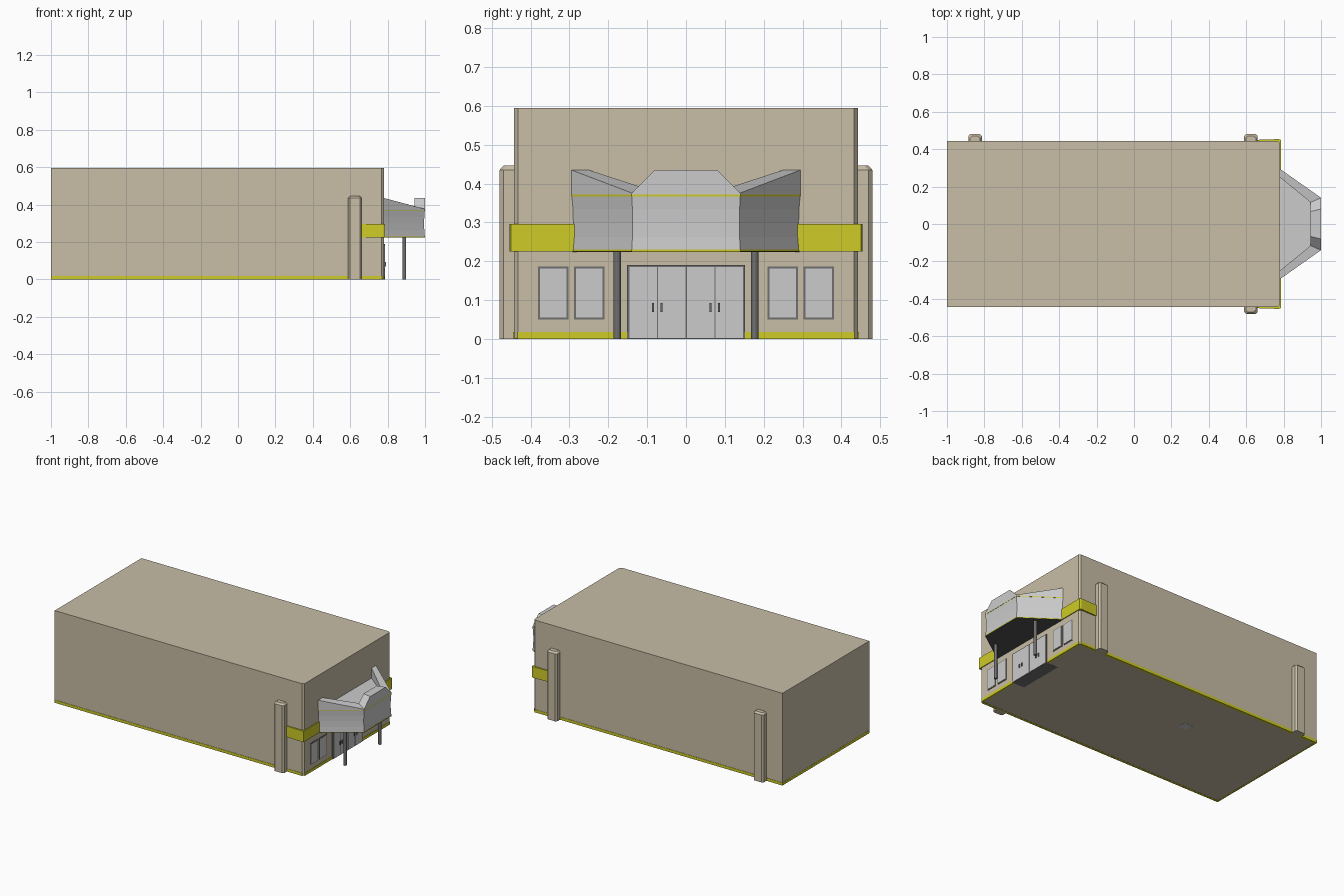
import bpy, bmesh

if "Cube" in bpy.data.objects:
    bpy.data.objects.remove(bpy.data.objects["Cube"])


def material(name, r, g, b):
    m = bpy.data.materials.new(name)
    m.diffuse_color = (r, g, b, 1)
    m.use_nodes = True
    m.node_tree.nodes["Principled BSDF"].inputs["Base Color"].default_value = m.diffuse_color
    return m


TAN = material("tan_wall", 0.58, 0.51, 0.38)
YELLOW = material("yellow_trim", 0.62, 0.60, 0.02)
DARK = material("dark_metal", 0.16, 0.16, 0.16)
BLACK = material("ceiling_black", 0.08, 0.08, 0.08)
GREY = material("light_grey", 0.62, 0.62, 0.62)


def finish(name, bm, mat):
    bmesh.ops.recalc_face_normals(bm, faces=bm.faces)
    me = bpy.data.meshes.new(name)
    bm.to_mesh(me)
    bm.free()
    me.materials.append(mat)
    ob = bpy.data.objects.new(name, me)
    bpy.context.collection.objects.link(ob)
    return ob


def loft(name, rings, mat):
    """Closed solid through a list of equal-length rings of points."""
    bm = bmesh.new()
    vs = [[bm.verts.new(p) for p in ring] for ring in rings]
    n = len(vs[0])
    for a, b in zip(vs, vs[1:]):
        for i in range(n):
            j = (i + 1) % n
            bm.faces.new((a[i], a[j], b[j], b[i]))
    bm.faces.new(vs[0])
    bm.faces.new(vs[-1])
    return finish(name, bm, mat)


def prism(name, outline, z0, z1, mat):
    return loft(name, [[(x, y, z) for x, y in outline] for z in (z0, z1)], mat)


def box(name, x0, x1, y0, y1, z0, z1, mat):
    return prism(name, [(x0, y0), (x1, y0), (x1, y1), (x0, y1)], z0, z1, mat)


# Main hall with narrow chamfered front corners
FX, HY = 0.78, 0.443
prism("main_hall", [(-1, -HY), (FX - 0.012, -HY), (FX, -HY + 0.01),
                    (FX, HY - 0.01), (FX - 0.012, HY), (-1, HY)], 0.001, 0.595, TAN)


# Pilasters with chamfered corners and a bevelled cap
def pilaster(name, x, s):
    def ring(d, z):
        w, y0, y1 = 0.036 - d, s * 0.435, s * (0.48 - d)
        c = 0.010
        return [(x - w, y0, z), (x - w, y1 - s * c, z), (x - w + c, y1, z),
                (x + w - c, y1, z), (x + w, y1 - s * c, z), (x + w, y0, z)]
    loft(name, [ring(0, 0), ring(0, 0.435), ring(0.010, 0.446)], TAN)


pilaster("pilaster_front", 0.625, -1)
pilaster("pilaster_back", 0.625, 1)
pilaster("pilaster_back_rear", -0.85, 1)

# Canopy: slightly concave fascia on a trapezoid plan
def plan(d, z):
    return [(FX - 0.005, -0.295 + d, z), (FX, -0.295 + d, z), (1 - d, -0.14 + d * 0.5, z),
            (1 - d, 0.14 - d * 0.5, z), (FX, 0.295 - d, z), (FX - 0.005, 0.295 - d, z)]


loft("canopy_body", [plan(d, z) for d, z in
     ((0.001, 0.228), (0.004, 0.262), (0.005, 0.298), (0.004, 0.334), (0.001, 0.37))], GREY)
loft("canopy_ceiling", [plan(0.003, 0.224), plan(0.003, 0.229)], BLACK)
for nm, z in (("lower", 0.225), ("upper", 0.367)):
    outer, inner = [plan(0, z + h)[1:5] for h in (0, 0.005)], \
                   [plan(0.008, z + h)[1:5] for h in (0.005, 0)]
    # Thin strip running round the three exposed sides
    loft("canopy_trim_" + nm, [list(r) for r in zip(*(outer + inner))], YELLOW)

# Parapets above the canopy: sloping sides and a tall chamfered front
for s, nm in ((-1, "front"), (1, "back")):
    edge = [(FX, 0.295, 0.435), (1, 0.14, 0.376), (0.945, 0.115, 0.391), (FX, 0.25, 0.435)]
    loft("canopy_parapet_" + nm, [[(x, s * y, 0.369) for x, y, z in edge],
                                  [(x, s * y, z) for x, y, z in edge]], GREY)
half = [(0.14, 0.369), (0.14, 0.376), (0.08, 0.435)]
profile = half + [(-y, z) for y, z in reversed(half)]
loft("canopy_front_panel", [[(1, y, z) for y, z in profile],
     [(0.945, y * 0.83, z + (0.015 if z == 0.376 else 0)) for y, z in profile]], GREY)

# Entrance doors: dark backing with four leaves
box("door_frame", FX - 0.01, FX + 0.005, -0.152, 0.152, 0, 0.19, DARK)
for i in range(4):
    y0 = -0.147 + i * 0.074
    gap = 0.001
    box(f"door_leaf_{i}", FX, FX + 0.007, y0 + gap, y0 + 0.072, 0.002, 0.185, GREY)
for s in (-1, 1):
    for y in (0.063, 0.085):
        box("door_handle", FX, FX + 0.012, s * y - 0.003, s * y + 0.003, 0.07, 0.092, DARK)
box("door_threshold", 0.70, FX, -0.15, 0.15, 0, 0.004, DARK)
box("floor_plate", -0.33, -0.27, 0.07, 0.13, 0, 0.004, GREY)

for s in (-1, 1):
    # Windows
    for y in (0.249, 0.342):
        box("window_frame", FX - 0.01, FX + 0.003, s * y - 0.039, s * y + 0.039, 0.05, 0.187, DARK)
        box("window_pane", FX - 0.01, FX + 0.005, s * y - 0.034, s * y + 0.034, 0.055, 0.182, GREY)

    # Canopy posts
    bm = bmesh.new()
    bmesh.ops.create_cone(bm, cap_ends=True, segments=12, radius1=0.0095, radius2=0.0095, depth=0.226)
    bmesh.ops.translate(bm, verts=bm.verts, vec=(0.89, s * 0.177, 0.113))
    finish("canopy_post", bm, DARK)

    # Yellow band wrapping each front corner
    prism("corner_band", [(0.655, s * 0.44), (0.655, s * 0.450), (FX - 0.006, s * 0.454),
                          (FX + 0.005, s * 0.450), (FX + 0.005, s * 0.28),
                          (FX - 0.01, s * 0.28), (FX - 0.01, s * 0.44)], 0.225, 0.296, YELLOW)

    # Yellow base strip along the long walls and beside the doors
    box("base_strip_side", -1, FX - 0.01, s * 0.43, s * (HY + 0.002), 0, 0.018, YELLOW)
    box("base_strip_entrance", FX - 0.01, FX + 0.002, s * 0.15, s * (HY - 0.009), 0, 0.018, YELLOW)
box("base_strip_rear", -1.001, -0.99, -HY, HY, 0, 0.018, YELLOW)
